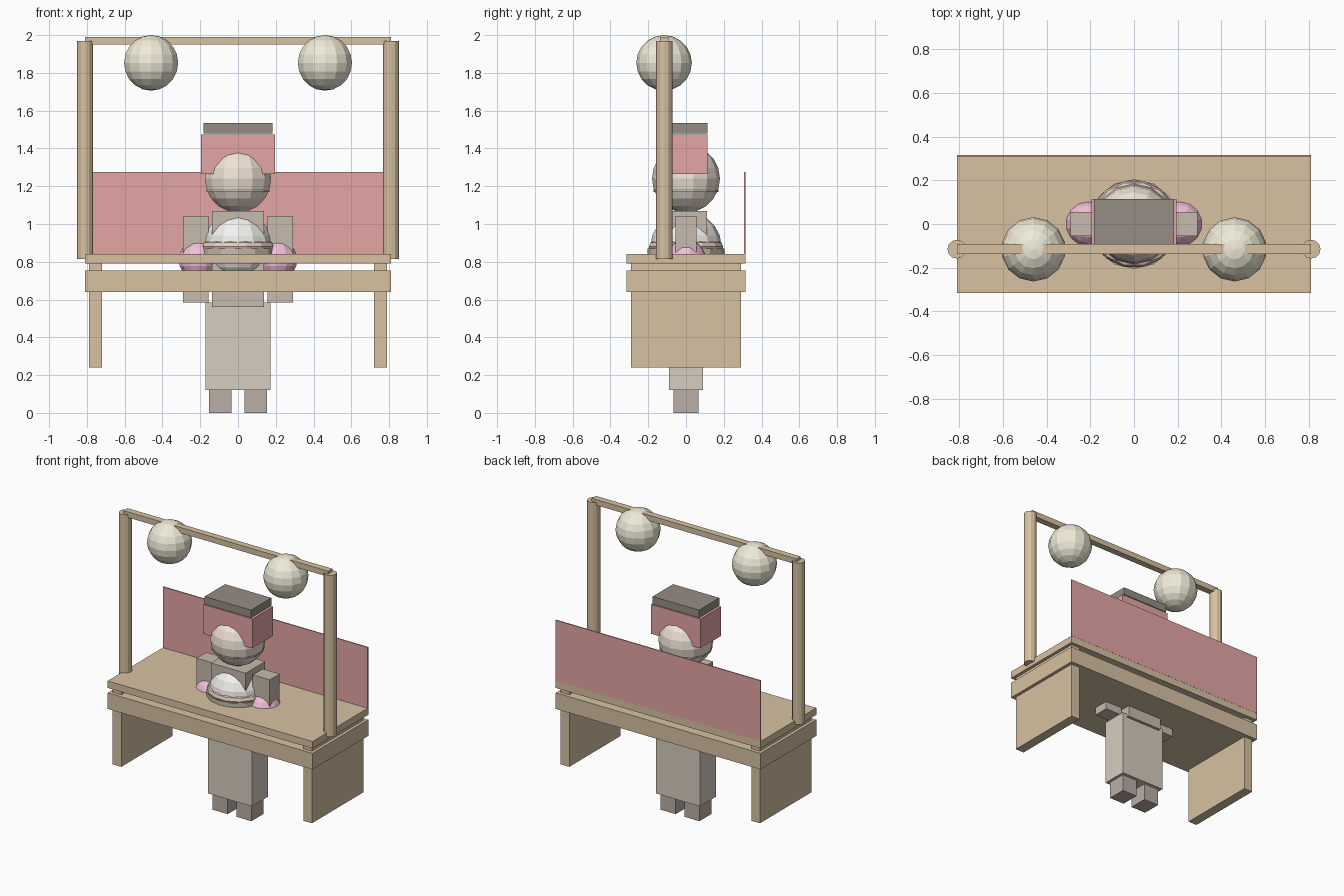
import bpy

if "Cube" in bpy.data.objects:
    bpy.data.objects.remove(bpy.data.objects["Cube"])

def mat(name, r, g, b):
    m = bpy.data.materials.new(name)
    m.diffuse_color = (r, g, b, 1)
    m.use_nodes = True
    m.node_tree.nodes["Principled BSDF"].inputs["Base Color"].default_value = m.diffuse_color
    return m

WOOD = mat("wood", 0.68, 0.54, 0.36)
RED = mat("red", 0.78, 0.38, 0.38)
DARK = mat("dark", 0.30, 0.27, 0.23)
SKIN = mat("skin", 0.87, 0.77, 0.67)
ROBE = mat("robe", 0.67, 0.61, 0.52)
CLOTH = mat("cloth", 0.58, 0.50, 0.42)
SHOE = mat("shoe", 0.50, 0.42, 0.38)
PINK = mat("pink", 0.90, 0.52, 0.70)
WHITE = mat("white", 0.90, 0.89, 0.86)
TAN = mat("tan", 0.78, 0.60, 0.50)
CREAM = mat("cream", 0.87, 0.83, 0.68)

def finish(name, m):
    o = bpy.context.object
    o.name = name
    o.data.materials.append(m)
    return o

def box(name, m, x, y, z):
    """Box from (min, max) pairs."""
    bpy.ops.mesh.primitive_cube_add(size=1, location=[(a + b) / 2 for a, b in (x, y, z)])
    o = finish(name, m)
    o.scale = [b - a for a, b in (x, y, z)]

def ball(name, m, loc, r):
    bpy.ops.mesh.primitive_uv_sphere_add(segments=14, ring_count=10, radius=r, location=loc)
    finish(name, m)

def cyl(name, m, loc, r, z, sides=14):
    bpy.ops.mesh.primitive_cylinder_add(vertices=sides, radius=r, depth=z[1] - z[0],
                                        location=(loc[0], loc[1], (z[0] + z[1]) / 2))
    finish(name, m)

# Stall: counter, apron, back cloth, top beam
box("counter_top", WOOD, (-0.81, 0.81), (-0.315, 0.315), (0.79, 0.84))
box("counter_apron", WOOD, (-0.81, 0.81), (-0.315, 0.315), (0.64, 0.755))
box("back_cloth", RED, (-0.81, 0.81), (0.308, 0.316), (0.84, 1.275))
box("top_beam", WOOD, (-0.81, 0.81), (-0.138, -0.092), (1.95, 1.99))

# Figure: robe, torso, head, hat
box("robe_skirt", ROBE, (-0.173, 0.173), (-0.09, 0.09), (0.12, 0.585))
box("torso", CLOTH, (-0.138, 0.138), (-0.11, 0.11), (0.56, 1.07))
ball("head", SKIN, (0, 0, 1.24), 0.18)
cyl("chin_band", CLOTH, (0, 0), 0.172, (1.17, 1.18))
box("hat", RED, (-0.195, 0.195), (-0.115, 0.115), (1.265, 1.475))
box("hat_cap", DARK, (-0.183, 0.183), (-0.115, 0.115), (1.48, 1.535))

# Bowl with white mound
cyl("bowl_base", CLOTH, (0, 0), 0.205, (0.81, 0.87))
ball("white_mound", WHITE, (0, 0, 0.88), 0.188)
bpy.ops.mesh.primitive_torus_add(major_segments=14, minor_segments=8, major_radius=0.172,
                                 minor_radius=0.03, location=(0, 0, 0.88))
finish("bowl_rim", TAN)

# Mirrored parts
for side, s in (("left", -1), ("right", 1)):
    def span(a, b):
        return tuple(sorted((s * a, s * b)))
    box(side + "_leg_panel", WOOD, span(0.72, 0.788), (-0.29, 0.29), (0.24, 0.79))
    cyl(side + "_post", WOOD, (s * 0.81, -0.115), 0.043, (0.815, 1.97), 12)
    ball(side + "_lantern", CREAM, (s * 0.46, -0.116, 1.853), 0.147)
    box(side + "_foot", SHOE, span(0.035, 0.153), (-0.067, 0.067), (0, 0.12))
    box(side + "_arm", CLOTH, span(0.155, 0.29), (-0.056, 0.056), (0.585, 1.043))
    ball(side + "_pink_ball", PINK, (s * 0.21, 0, 0.81), 0.106)
